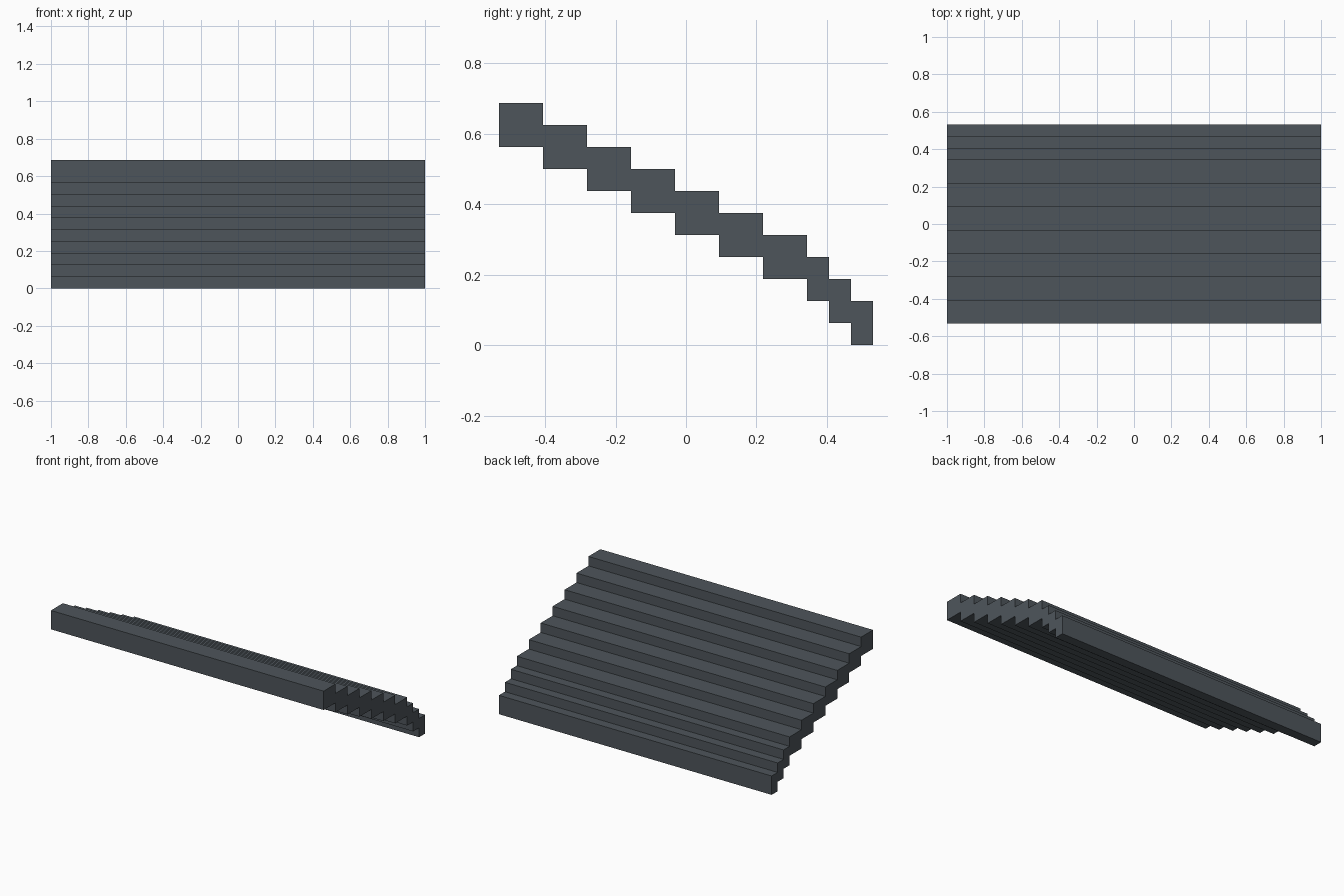
import bpy
import bmesh

cube = bpy.data.objects.get("Cube")
if cube:
    bpy.data.objects.remove(cube, do_unlink=True)

HALF_WIDTH = 1.0
RISE = 0.0625                      # drop between neighbouring slats
THICK = 2 * RISE                   # height of each slat
DEPTHS = [0.125] * 7 + [0.0625] * 3   # front to back

# Slate grey material
slate = bpy.data.materials.new("slate_grey")
slate.use_nodes = True
colour = (0.076, 0.091, 0.105, 1.0)
slate.diffuse_color = colour
slate.node_tree.nodes["Principled BSDF"].inputs["Base Color"].default_value = colour

# Stepped side profile: along the treads, then back along the undersides
upper, lower = [], []
y = -sum(DEPTHS) / 2
top = THICK + RISE * (len(DEPTHS) - 1)
for depth in DEPTHS:
    upper += [(y, top), (y + depth, top)]
    lower += [(y, top - THICK), (y + depth, top - THICK)]
    y += depth
    top -= RISE
profile = upper + lower[::-1]

# Extrude the profile across the full width
bm = bmesh.new()
side = bm.faces.new([bm.verts.new((-HALF_WIDTH, py, pz)) for py, pz in profile])
extruded = bmesh.ops.extrude_face_region(bm, geom=[side])["geom"]
moved = [v for v in extruded if isinstance(v, bmesh.types.BMVert)]
bmesh.ops.translate(bm, verts=moved, vec=(2 * HALF_WIDTH, 0, 0))
bmesh.ops.recalc_face_normals(bm, faces=bm.faces)

mesh = bpy.data.meshes.new("stepped_slope")
bm.to_mesh(mesh)
bm.free()
mesh.materials.append(slate)
slope = bpy.data.objects.new("stepped_slope", mesh)
bpy.context.collection.objects.link(slope)
